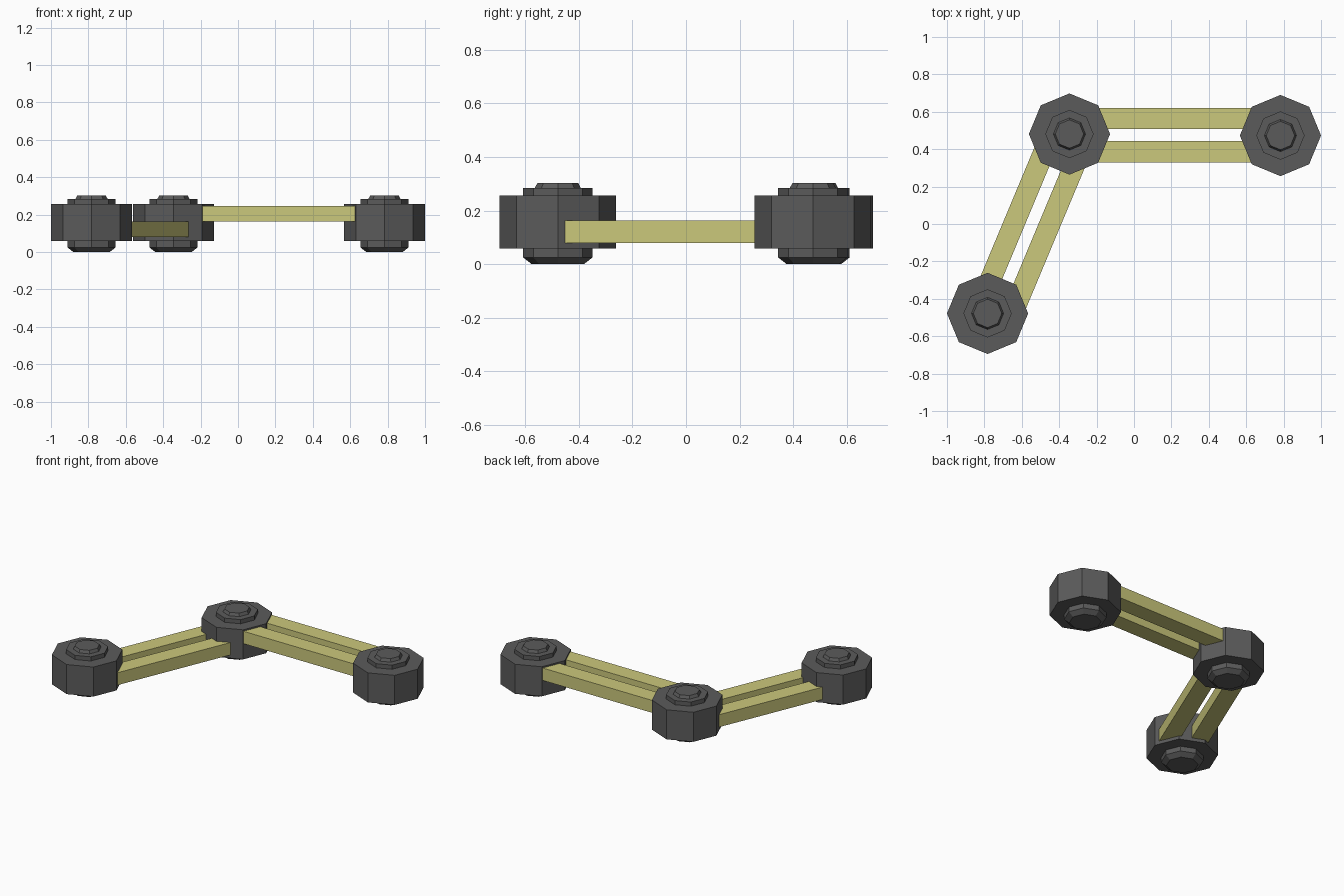
import bpy, bmesh, math
from mathutils import Vector

if "Cube" in bpy.data.objects:
    bpy.data.objects.remove(bpy.data.objects["Cube"])


def material(name, rgb):
    m = bpy.data.materials.new(name)
    m.diffuse_color = (*rgb, 1)
    m.use_nodes = True
    m.node_tree.nodes["Principled BSDF"].inputs["Base Color"].default_value = m.diffuse_color
    return m


dark = material("dark_metal", (0.105, 0.105, 0.105))
yellow = material("yellow_paint", (0.6, 0.58, 0.2))


def finish(name, bm, mat):
    bmesh.ops.recalc_face_normals(bm, faces=bm.faces)
    mesh = bpy.data.meshes.new(name)
    bm.to_mesh(mesh)
    bm.free()
    mesh.materials.append(mat)
    ob = bpy.data.objects.new(name, mesh)
    bpy.context.collection.objects.link(ob)
    return ob


# Eight-sided turned joint: body, stepped caps, tapered base and raised bolt
PROFILE = [(0.097, 0.0), (0.129, 0.025), (0.129, 0.058), (0.217, 0.058),
           (0.217, 0.256), (0.129, 0.256), (0.129, 0.284), (0.086, 0.284),
           (0.076, 0.303)]
SIDES = 8


def joint(name, x, y):
    bm = bmesh.new()
    rings = []
    for r, z in PROFILE:
        rings.append([bm.verts.new((r * math.cos(i * math.tau / SIDES),
                                    r * math.sin(i * math.tau / SIDES), z))
                      for i in range(SIDES)])
    for a, b in zip(rings, rings[1:]):
        for i in range(SIDES):
            j = (i + 1) % SIDES
            bm.faces.new((a[i], a[j], b[j], b[i]))
    bm.faces.new(rings[0])
    bm.faces.new(rings[-1])
    finish(name, bm, dark).location = (x, y, 0)


# Pair of parallel bars starting at one joint and running along an angle
def arm(name, start, angle, length, z0, z1):
    for label, side in (("left", 1), ("right", -1)):
        bm = bmesh.new()
        bmesh.ops.create_cube(bm, size=1)
        bmesh.ops.scale(bm, vec=(length, 0.113, z1 - z0), verts=bm.verts)
        bmesh.ops.translate(bm, vec=Vector((length / 2, side * 0.089, 0)),
                            verts=bm.verts)
        ob = finish(f"{name}_{label}_bar", bm, yellow)
        ob.location = (*start, (z0 + z1) / 2)
        ob.rotation_euler.z = angle


joint("lower_joint", -0.783, -0.478)
joint("elbow_joint", -0.345, 0.481)
joint("end_joint", 0.783, 0.473)

arm("lower_arm", (-0.345, 0.481), math.radians(67.3 + 180), 1.04, 0.08, 0.163)
arm("upper_arm", (-0.345, 0.475), 0, 1.125, 0.163, 0.246)
